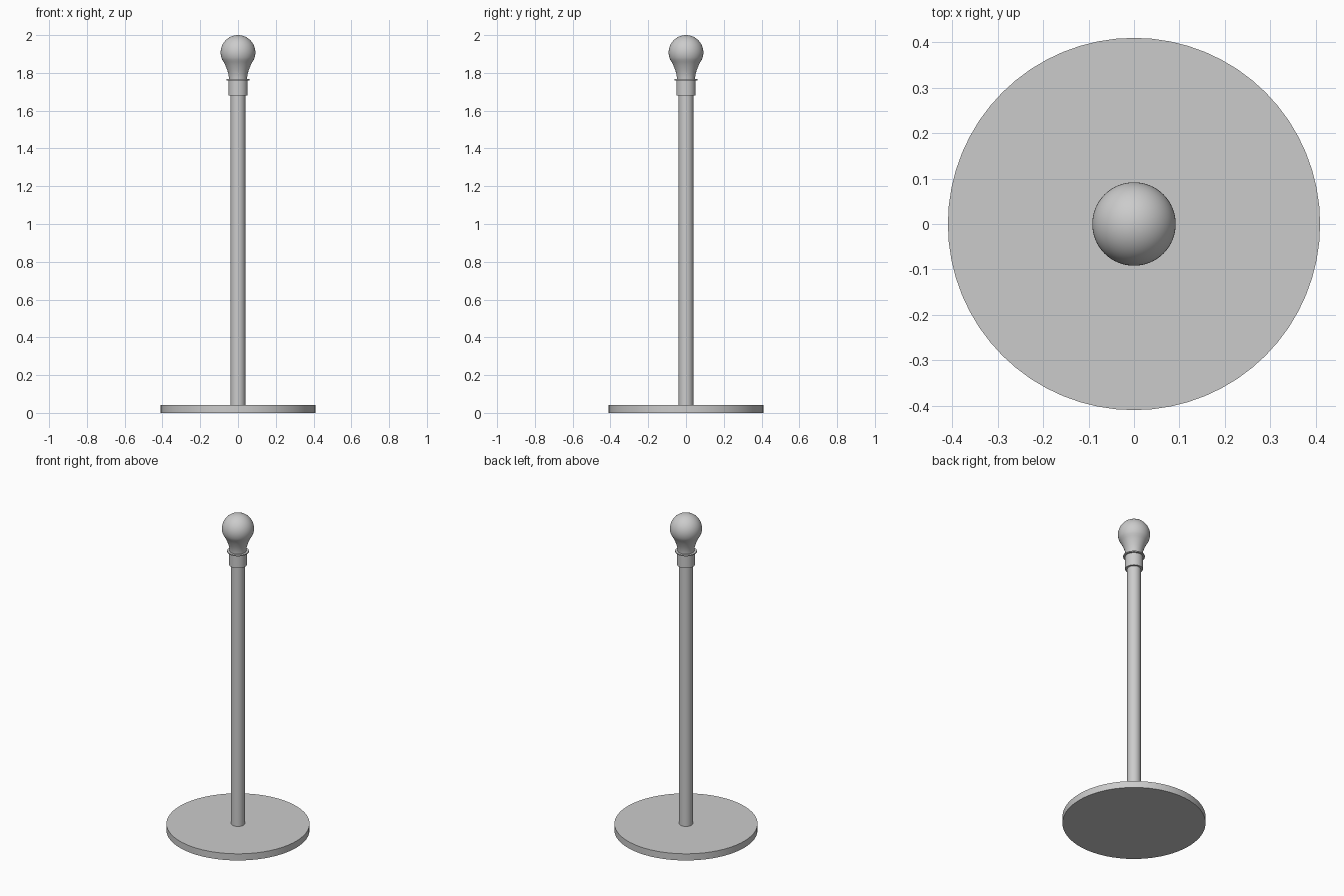
import bpy, bmesh, math

if "Cube" in bpy.data.objects:
    bpy.data.objects.remove(bpy.data.objects["Cube"])


def lathe(name, profile, steps=64):
    """Spin an (r, z) profile around the z axis into a closed solid."""
    bm = bmesh.new()
    verts = [bm.verts.new((r, 0, z)) for r, z in profile]
    edges = [bm.edges.new(pair) for pair in zip(verts, verts[1:])]
    bmesh.ops.spin(bm, geom=verts + edges, cent=(0, 0, 0), axis=(0, 0, 1),
                   angle=math.tau, steps=steps)
    bmesh.ops.remove_doubles(bm, verts=bm.verts, dist=1e-5)
    bmesh.ops.recalc_face_normals(bm, faces=bm.faces)
    mesh = bpy.data.meshes.new(name)
    bm.to_mesh(mesh)
    bm.free()
    obj = bpy.data.objects.new(name, mesh)
    bpy.context.collection.objects.link(obj)
    bpy.ops.object.select_all(action='DESELECT')
    obj.select_set(True)
    bpy.context.view_layer.objects.active = obj
    bpy.ops.object.shade_smooth_by_angle(angle=math.radians(35))
    return obj


def cylinder(name, radius, z0, z1):
    return lathe(name, [(0, z0), (radius, z0), (radius, z1), (0, z1)])


# Stand
cylinder("base", 0.41, 0, 0.042)
cylinder("pole", 0.039, 0.042, 1.69)

# Lamp holder with a thin flange at its rim
cylinder("socket", 0.051, 1.68, 1.765)
cylinder("socket_flange", 0.062, 1.76, 1.767)

# Bulb: flared neck blending into a round globe
RADIUS, CENTRE = 0.092, 1.908
neck = [(0, 1.755), (0.047, 1.755), (0.048, 1.775), (0.051, 1.795),
        (0.057, 1.815), (0.066, 1.838), (0.076, 1.858)]
globe = []
for i in range(19):
    a = math.radians(-24 + 114 * i / 18)
    globe.append((max(RADIUS * math.cos(a), 0) if i < 18 else 0,
                  CENTRE + RADIUS * math.sin(a)))
lathe("bulb", neck + globe)
